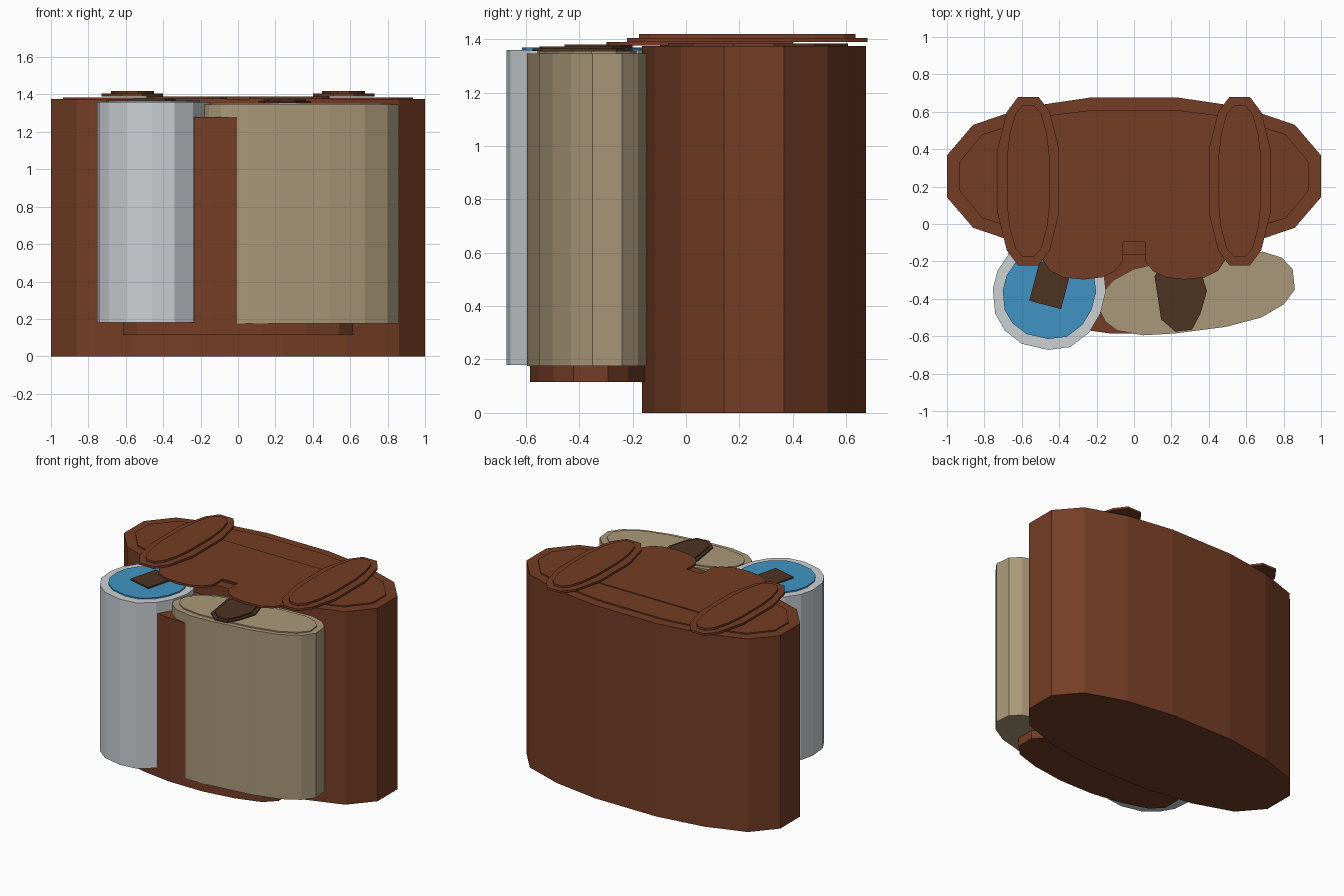
import bpy, bmesh, math

if "Cube" in bpy.data.objects:
    bpy.data.objects.remove(bpy.data.objects["Cube"])


def material(name, r, g, b):
    def lin(c):
        c /= 255
        return c / 12.92 if c <= 0.04045 else ((c + 0.055) / 1.055) ** 2.4
    m = bpy.data.materials.new(name)
    m.diffuse_color = (lin(r), lin(g), lin(b), 1)
    m.use_nodes = True
    m.node_tree.nodes["Principled BSDF"].inputs["Base Color"].default_value = m.diffuse_color
    return m


BROWN = material("leather brown", 116, 61, 37)
DARK = material("dark leather", 78, 51, 34)
TAN = material("canvas tan", 170, 153, 121)
GREY = material("bottle grey", 205, 209, 213)
BLUE = material("cap blue", 64, 148, 196)


def prism(name, pts, z0, z1, mat):
    """Extrude a flat outline straight up from z0 to z1."""
    bm = bmesh.new()
    face = bm.faces.new([bm.verts.new((x, y, z0)) for x, y in pts])
    top = bmesh.ops.extrude_face_region(bm, geom=[face])["geom"]
    for v in top:
        if isinstance(v, bmesh.types.BMVert):
            v.co.z = z1
    bmesh.ops.recalc_face_normals(bm, faces=bm.faces)
    me = bpy.data.meshes.new(name)
    bm.to_mesh(me)
    bm.free()
    me.materials.append(mat)
    ob = bpy.data.objects.new(name, me)
    bpy.context.collection.objects.link(ob)
    return ob


def quad_mirror(quarter, cx, cy):
    """Full outline from offsets in the +x +y quarter, listed from the right end to the back."""
    half = quarter + [(-x, y) for x, y in reversed(quarter)]
    return [(cx + x, cy + y) for x, y in half + [(-x, -y) for x, y in half]]


def inset(pts, sx, sy):
    xs, ys = [p[0] for p in pts], [p[1] for p in pts]
    cx, cy = (min(xs) + max(xs)) / 2, (min(ys) + max(ys)) / 2
    return [(cx + (x - cx) * sx, cy + (y - cy) * sy) for x, y in pts]


# main bag and its raised lid panel
prism("bag_body", quad_mirror([(1, .112), (.86, .275), (.58, .37), (.24, .42)], 0, .255),
      0, 1.375, BROWN)
prism("lid_panel", quad_mirror([(.935, .075), (.81, .225), (.5, .32), (.24, .352)], 0, .255),
      1.375, 1.384, BROWN)

# flap with two scallops and a centre notch
right = [(0, -.09), (.06, -.09), (.06, -.2), (.10, -.25), (.17, -.285), (.27, -.297),
         (.38, -.285), (.45, -.25), (.49, -.19), (.49, .0)]
prism("scalloped_flap", right + [(.49, .4), (-.49, .4)] + [(-x, y) for x, y in right[:0:-1]],
      1.376, 1.39, BROWN)

# shoulder straps laid over the lid
for side, cx in (("left", -.565), ("right", .565)):
    prism(side + "_strap", quad_mirror([(.165, .17), (.115, .37), (.055, .45)], cx, .229),
          1.39, 1.405, BROWN)
    prism(side + "_strap_pad",
          quad_mirror([(.115, .12), (.1, .25), (.07, .36), (.03, .405)], cx, .229),
          1.405, 1.419, BROWN)

# front pocket behind the pouches
prism("front_pocket", quad_mirror([(.615, .065), (.54, .14), (.36, .195), (.13, .228)], 0, -.357),
      .115, 1.28, BROWN)

# bottle with blue cap and tab
bottle = [(-.755, -.35), (-.742, -.48), (-.69, -.57), (-.6, -.64), (-.46, -.673), (-.34, -.658),
          (-.24, -.58), (-.18, -.48), (-.15, -.36), (-.16, -.27), (-.22, -.18), (-.32, -.12),
          (-.44, -.09), (-.57, -.1), (-.67, -.16), (-.73, -.25)]
prism("bottle", bottle, .18, 1.36, GREY)
prism("bottle_cap", inset(bottle, .825, .8), 1.36, 1.369, BLUE)
prism("bottle_tab", [(-.56, -.41), (-.39, -.455), (-.335, -.245), (-.505, -.2)],
      1.369, 1.379, DARK)

# canvas pouch with lid and buckle tab
pouch = [(.86, -.35), (.848, -.24), (.79, -.18), (.69, -.148), (.5, -.16), (.2, -.195),
         (0, -.24), (-.11, -.30), (-.18, -.38), (-.19, -.45), (-.155, -.52), (-.09, -.57),
         (.05, -.595), (.22, -.585), (.49, -.55), (.68, -.5), (.8, -.43)]
prism("pouch", pouch, .175, 1.347, TAN)
prism("pouch_lid", inset(pouch, .92, .83), 1.347, 1.355, TAN)
tab = [(.11, -.28), (.145, -.51), (.22, -.575), (.31, -.565), (.355, -.48), (.39, -.36),
       (.36, -.26), (.28, -.2), (.15, -.21)]
prism("pouch_tab", tab, 1.355, 1.364, DARK)
prism("pouch_tab_inner", inset(tab, .82, .86), 1.364, 1.372, DARK)
